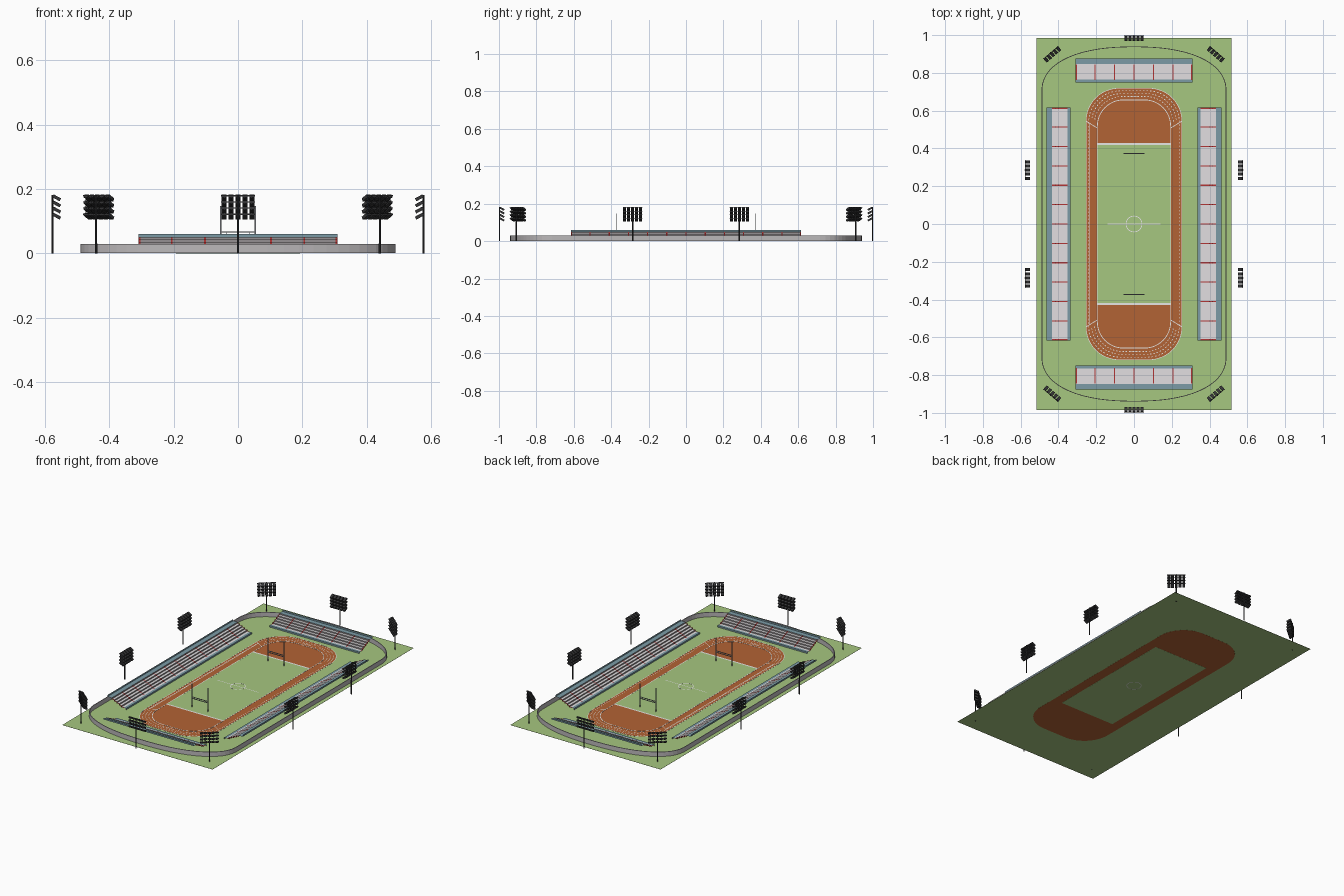
import bpy, bmesh, math
from mathutils import Matrix, Vector

if "Cube" in bpy.data.objects:
    bpy.data.objects.remove(bpy.data.objects["Cube"])


def material(name, rgb):
    m = bpy.data.materials.new(name)
    m.diffuse_color = (*rgb, 1)
    m.use_nodes = True
    m.node_tree.nodes["Principled BSDF"].inputs["Base Color"].default_value = m.diffuse_color
    return m


GRASS = material("grass green", (0.38, 0.57, 0.215))
TRACK = material("track brown", (0.45, 0.125, 0.035))
WHITE = material("line white", (0.95, 0.95, 0.93))
SEAT = material("seat grey", (0.76, 0.74, 0.75))
RISER = material("riser grey", (0.30, 0.28, 0.29))
BLUE = material("stand blue", (0.20, 0.33, 0.38))
RED = material("aisle red", (0.45, 0.035, 0.035))
WALL = material("wall grey", (0.50, 0.48, 0.49))
DARK = material("floodlight black", (0.035, 0.035, 0.037))
STEEL = material("goal steel", (0.27, 0.28, 0.30))


def finish(bm, name, mat, fix=True):
    me = bpy.data.meshes.new(name)
    if fix:
        bmesh.ops.recalc_face_normals(bm, faces=bm.faces)
    bm.to_mesh(me)
    bm.free()
    me.materials.append(mat)
    ob = bpy.data.objects.new(name, me)
    bpy.context.collection.objects.link(ob)
    return ob


def box(bm, x0, x1, y0, y1, z0, z1, mat=Matrix()):
    size = Matrix.Diagonal((x1 - x0, y1 - y0, z1 - z0, 1))
    mid = Matrix.Translation(((x0 + x1) / 2, (y0 + y1) / 2, (z0 + z1) / 2))
    bmesh.ops.create_cube(bm, size=1, matrix=mat @ mid @ size)


def sheet(bm, x0, x1, profile, mat):
    """Thin surface: a (y, z) profile swept from x0 to x1."""
    rows = [[bm.verts.new(mat @ Vector((x, y, z))) for x in (x0, x1)] for y, z in profile]
    for a, b in zip(rows, rows[1:]):
        bm.faces.new((a[0], a[1], b[1], b[0]))


def rounded(hx, hy, r, n=12):
    """Rounded rectangle outline."""
    pts = []
    for k, (sx, sy) in enumerate([(1, 1), (-1, 1), (-1, -1), (1, -1)]):
        for i in range(n + 1):
            a = math.pi / 2 * (k + i / n)
            pts.append((sx * (hx - r) + r * math.cos(a), sy * (hy - r) + r * math.sin(a)))
    return pts


def ring(bm, outer, inner, z0, z1):
    n = len(outer)
    loops = [[bm.verts.new((x, y, z)) for x, y in pts]
             for pts, z in ((outer, z0), (outer, z1), (inner, z1), (inner, z0))]
    for a, b in zip(loops, loops[1:] + loops[:1]):
        for i in range(n):
            j = (i + 1) % n
            bm.faces.new((a[i], a[j], b[j], b[i]))


def strip(bm, p, q, w, z=0.0031):
    """Flat painted line between two points, facing up."""
    p, q = Vector(p), Vector(q)
    d = (q - p).normalized()
    s = Vector((-d.y, d.x)) * w / 2
    bm.faces.new([bm.verts.new((*v, z)) for v in (p - s, q - s, q + s, p + s)])


# Ground, track and pitch: nested thin plates, visible from above and below
bm = bmesh.new()
box(bm, -0.515, 0.515, -0.985, 0.985, 0.0012, 0.0018)
finish(bm, "ground", GRASS)
bm = bmesh.new()
base = bm.faces.new([bm.verts.new((x, y, 0.0008)) for x, y in rounded(0.255, 0.72, 0.175)])
top = bmesh.ops.extrude_face_region(bm, geom=[base], use_keep_orig=True)["geom"]
bmesh.ops.translate(bm, vec=(0, 0, 0.0014), verts=[v for v in top if isinstance(v, bmesh.types.BMVert)])
finish(bm, "running_track", TRACK)
bm = bmesh.new()
box(bm, -0.192, 0.192, -0.425, 0.425, 0.0004, 0.0027)
finish(bm, "pitch", GRASS)

# Track edge lines and centre circle
bm = bmesh.new()
ring(bm, rounded(0.2550, 0.7200, 0.175), rounded(0.252, 0.717, 0.172), 0.001, 0.0026)
ring(bm, rounded(0.196, 0.659, 0.14), rounded(0.192, 0.655, 0.136), 0.001, 0.0029)
circle = lambda r: [(r * math.cos(i * math.pi / 16), r * math.sin(i * math.pi / 16)) for i in range(32)]
ring(bm, circle(0.044), circle(0.040), 0, 0.0031)
finish(bm, "ring_lines", WHITE)

# Straight lines
bm = bmesh.new()
strip(bm, (-0.14, 0), (-0.044, 0), 0.004)
strip(bm, (-0.040, 0), (0.040, 0), 0.004)
strip(bm, (0.044, 0), (0.14, 0), 0.004)
strip(bm, (-0.234, -0.535), (-0.234, 0.535), 0.004)
for s in (-1, 1):
    strip(bm, (-0.192, s * 0.423), (0.192, s * 0.423), 0.010)
    strip(bm, (-0.025, s * 0.676), (0.025, s * 0.676), 0.004)
    for t in (-1, 1):
        strip(bm, (t * 0.194, s * 0.508), (t * 0.254, s * 0.545), 0.004)
finish(bm, "straight_lines", WHITE, False)

# Dashed lane marks around the two bends
bm = bmesh.new()
for k in range(1, 4):
    d = k * 0.015
    pts = [Vector(p) for p in rounded(0.255 - d, 0.72 - d, 0.175 - d * 0.6, 14)]
    for p, q in zip(pts, pts[1:] + pts[:1]):
        if min(abs(p.y), abs(q.y)) < 0.535:
            continue
        n = max(1, round((q - p).length / 0.019))
        for j in range(n):
            a = p.lerp(q, j / n)
            strip(bm, a, a + (q - p) / n * 0.45, 0.0042, 0.0026)
finish(bm, "lane_dashes", WHITE, False)


# Boundary wall with shallow curved ends
def wall_outline(off):
    pts = []
    for i in range(64):
        a = (i + 0.5) * math.tau / 64
        c, s = math.cos(a), math.sin(a)
        x = math.copysign(abs(c) ** 0.87, c) * (0.49 - off)
        y = math.copysign(0.70 + (0.24 - off) * abs(s) ** 0.87, s)
        pts.append((x, y))
    return pts


bm = bmesh.new()
ring(bm, wall_outline(0), wall_outline(0.004), 0.0015, 0.03)
finish(bm, "boundary_wall", WALL)


# Grandstands: open stepped terrace, red aisles, blue front and back
def stand(name, half, m, bays):
    treads, risers, blue, red = (bmesh.new() for _ in range(4))
    rows, run, z, rise = 5, 0.0164, 0.011, 0.0078
    sheet(blue, -half, half, [(0, 0.0018), (0, z), (0.016, z)], m)
    steps = [(0.016, z)]
    for i in range(rows):
        v, h = 0.016 + i * run, z + i * rise
        sheet(treads, -half, half, [(v, h), (v + run, h)], m)
        sheet(risers, -half, half, [(v + run, h), (v + run, h + rise)], m)
        steps += [(v + run, h), (v + run, h + rise)]
    for k in range(bays + 1):
        u = min(max(-half + 2 * half * k / bays, -half + 0.003), half - 0.003)
        for e in (-0.0007, 0.0007):
            sheet(red, u - 0.003, u + 0.003, [(v - e, h + e) for v, h in steps], m)
    v, h = steps[-1]
    sheet(blue, -half, half, [(v, h), (0.128, h), (0.128, 0.060)], m)
    finish(treads, name + "_seat_treads", SEAT, False)
    finish(risers, name + "_seat_risers", RISER, False)
    finish(blue, name + "_walkways", BLUE, False)
    finish(red, name + "_aisles", RED, False)


turn = lambda a: Matrix.Rotation(a, 4, 'Z')
for i, name in enumerate(("north", "west", "south", "east")):
    side = i % 2
    m = turn(i * math.pi / 2) @ Matrix.Translation((0, 0.336 if side else 0.748, 0))
    stand(name + "_stand", 0.616 if side else 0.309, m, 12 if side else 6)

# Goals: tall uprights with a double crossbar
for s, name in ((-1, "south_goal"), (1, "north_goal")):
    bm = bmesh.new()
    y, r = s * 0.373, 0.002
    for x in (-0.054, 0.054):
        box(bm, x - r, x + r, y - r, y + r, 0.002, 0.148)
    for z in (0.057, 0.066):
        box(bm, -0.054, 0.054, y - r, y + r, z - 0.0015, z + 0.0015)
    for x in (-0.036, 0, 0.036):
        box(bm, x - 0.001, x + 0.001, y - 0.001, y + 0.001, 0.057, 0.066)
    finish(bm, name, STEEL)


# Floodlights: pole, frame and four rows of five tilted lamps
def floodlight(name, x, y, a):
    m = Matrix.Translation((x, y, 0)) @ turn(a)
    bm = bmesh.new()
    bmesh.ops.create_cone(bm, cap_ends=True, segments=8, radius1=0.0035, radius2=0.003, depth=0.182,
                          matrix=m @ Matrix.Translation((0, 0, 0.091)))
    for u in (-0.042, -0.021, 0.021, 0.042):
        box(bm, u - 0.001, u + 0.001, -0.002, 0.001, 0.118, 0.182, m)
    for r in range(4):
        z = 0.122 + r * 0.0190
        box(bm, -0.053, 0.053, -0.003, 0.001, z - 0.002, z + 0.002, m)
        for c in range(5):
            tilt = m @ Matrix.Translation(((c - 2) * 0.0215, -0.002, z)) @ Matrix.Rotation(0.5, 4, 'X')
            box(bm, -0.0080, 0.0080, -0.026, 0, -0.005, 0.005, tilt)
    finish(bm, name, DARK)


for s in (-1, 1):
    floodlight("end_floodlight", 0, s * 0.997, 0 if s > 0 else math.pi)
    for t in (-1, 1):
        floodlight("side_floodlight", s * 0.577, t * 0.285, -s * math.pi / 2)
        floodlight("corner_floodlight", s * 0.441, t * 0.908, math.atan2(t * 0.76, s * 0.65) - math.pi / 2)
